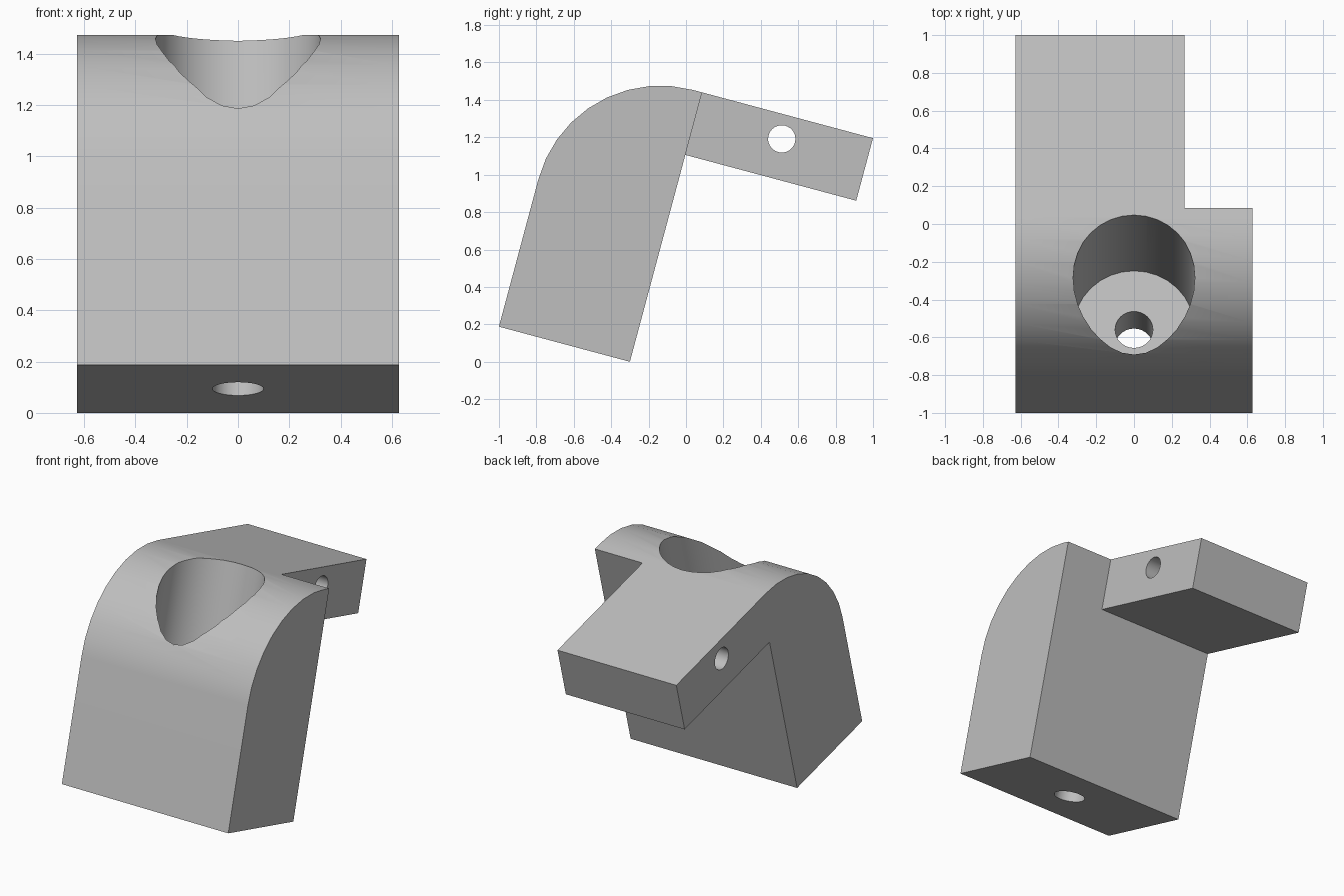
import bpy, bmesh
from math import pi, sin, cos, radians
from mathutils import Matrix, Vector

cube = bpy.data.objects.get("Cube")
if cube:
    bpy.data.objects.remove(cube, do_unlink=True)

TILT = radians(-15)
HALF_W = 0.627      # half width across x
DEPTH = 0.725       # body thickness
TOP = 1.491         # body height along its own axis
ROUND = 0.675       # rounded front shoulder
TAB_LEN, TAB_LOW = 0.946, 1.145
TAB_SIDE = 0.268    # x where the tab stops
BORE_Y = -DEPTH / 2

grey = bpy.data.materials.new("plain grey")
grey.use_nodes = True
COLOUR = (0.52, 0.52, 0.52, 1)
grey.diffuse_color = COLOUR
grey.node_tree.nodes["Principled BSDF"].inputs["Base Color"].default_value = COLOUR


def make_object(name, bm):
    bmesh.ops.recalc_face_normals(bm, faces=bm.faces)
    mesh = bpy.data.meshes.new(name)
    bm.to_mesh(mesh)
    bm.free()
    mesh.materials.append(grey)
    obj = bpy.data.objects.new(name, mesh)
    bpy.context.collection.objects.link(obj)
    return obj


def prism(name, profile, x0, x1):
    """Extrude a (y, z) profile from x0 to x1."""
    bm = bmesh.new()
    face = bm.faces.new([bm.verts.new((x0, y, z)) for y, z in profile])
    new = bmesh.ops.extrude_face_region(bm, geom=[face])["geom"]
    verts = [v for v in new if isinstance(v, bmesh.types.BMVert)]
    bmesh.ops.translate(bm, verts=verts, vec=(x1 - x0, 0, 0))
    return make_object(name, bm)


def cylinder(name, radius, start, end, sides):
    """Cylinder between two points."""
    start, end = Vector(start), Vector(end)
    axis = end - start
    matrix = Matrix.Translation((start + end) / 2) @ axis.to_track_quat("Z", "Y").to_matrix().to_4x4()
    bm = bmesh.new()
    bmesh.ops.create_cone(bm, cap_ends=True, segments=sides, radius1=radius,
                          radius2=radius, depth=axis.length, matrix=matrix)
    return make_object(name, bm)


def cut(target, cutter):
    cutter.hide_render = True
    mod = target.modifiers.new("cut", "BOOLEAN")
    mod.operation, mod.solver, mod.object = "DIFFERENCE", "EXACT", cutter
    bpy.ops.object.modifier_apply(modifier=mod.name)
    bpy.data.objects.remove(cutter, do_unlink=True)


# Body and tab in one upright side profile with a rounded front shoulder
STEPS = 9
shoulder = [(ROUND - DEPTH - ROUND * cos(a), TOP - ROUND + ROUND * sin(a))
            for a in (pi / 2 * i / STEPS for i in range(STEPS + 1))]
profile = [(0, 0), (-DEPTH, 0)] + shoulder + [
    (TAB_LEN, TOP), (TAB_LEN, TAB_LOW), (0, TAB_LOW)]
bracket = prism("angled_bracket", profile, -HALF_W, HALF_W)
bpy.context.view_layer.objects.active = bracket
bracket.select_set(True)

# Notch that narrows the tab
cut(bracket, prism("notch_cutter", [(0, 1), (1.2, 1), (1.2, 1.7), (0, 1.7)], TAB_SIDE, 1))

# Wide blind bore, narrow through hole and cross hole in the tab
cut(bracket, cylinder("bore_cutter", 0.3225, (0, BORE_Y, 0.35), (0, BORE_Y, 2), 32))
cut(bracket, cylinder("bolt_hole_cutter", 0.1, (0, BORE_Y, -0.2), (0, BORE_Y, 0.6), 32))
cut(bracket, cylinder("cross_hole_cutter", 0.073, (-1, 0.476, 1.361), (1, 0.476, 1.361), 32))

# Lean the part and stand its lower edge on the floor
bracket.data.transform(Matrix.Translation((0, -0.3, 0)) @ Matrix.Rotation(TILT, 4, "X"))

# Smooth curved walls, flat planes
bpy.ops.object.shade_smooth_by_angle(angle=radians(30))
weighted = bracket.modifiers.new("even_normals", "WEIGHTED_NORMAL")
weighted.keep_sharp = True
